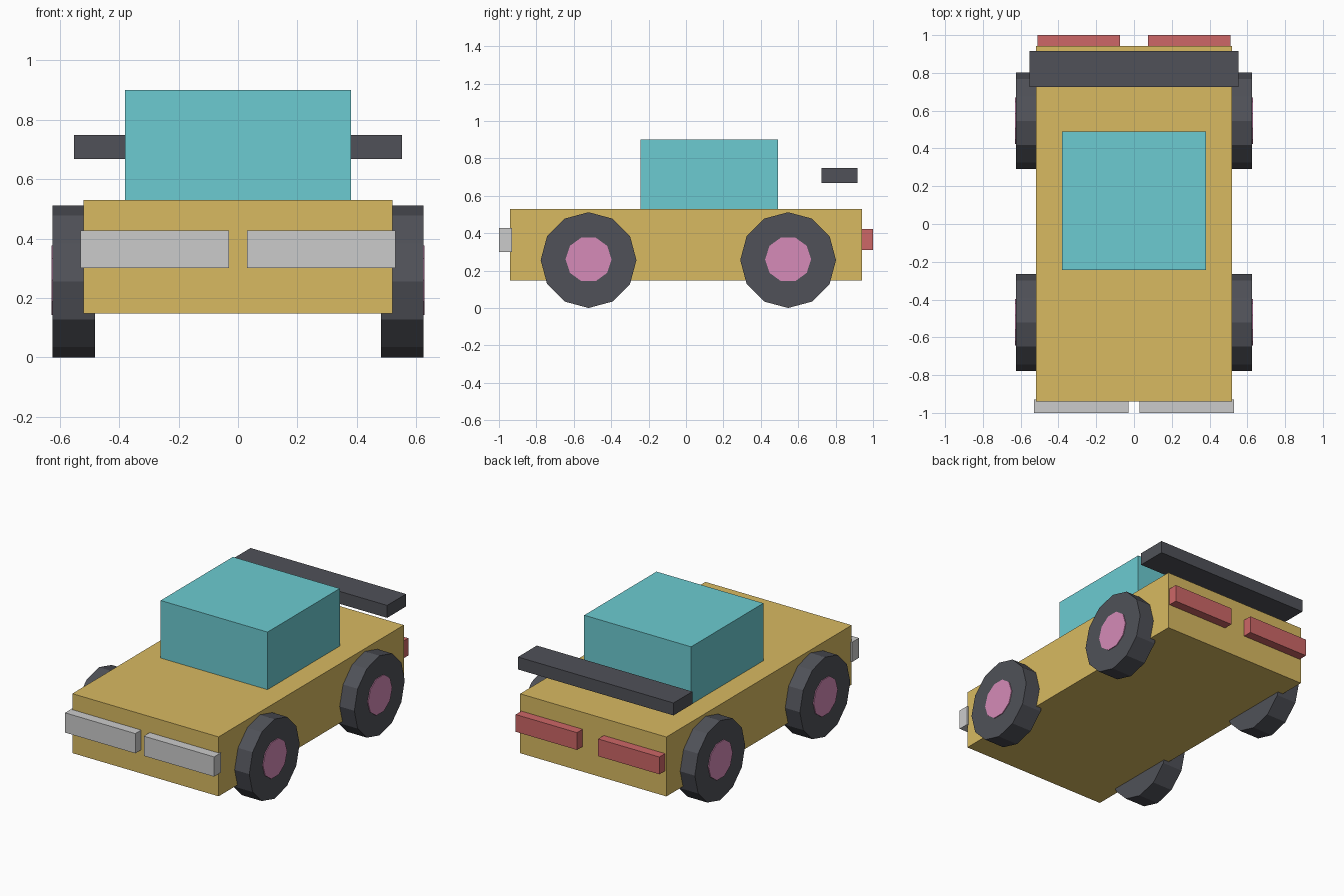
import bpy
from math import radians

if "Cube" in bpy.data.objects:
    bpy.data.objects.remove(bpy.data.objects["Cube"])


def material(name, rgb):
    m = bpy.data.materials.new(name)
    m.diffuse_color = (*rgb, 1)
    m.use_nodes = True
    m.node_tree.nodes["Principled BSDF"].inputs["Base Color"].default_value = m.diffuse_color
    return m


YELLOW = material("body_yellow", (0.69, 0.49, 0.12))
CYAN = material("glass_cyan", (0.15, 0.60, 0.64))
DARK = material("dark_rubber", (0.08, 0.083, 0.098))
PINK = material("hub_pink", (0.67, 0.26, 0.48))
RED = material("light_red", (0.61, 0.135, 0.135))


def finish(name, mat):
    obj = bpy.context.object
    obj.name = name
    if mat:
        obj.data.materials.append(mat)
    return obj


def box(name, x, y, z, mat=None):
    """Box from (min, max) ranges on each axis."""
    ranges = (x, y, z)
    bpy.ops.mesh.primitive_cube_add(size=1, location=[(a + b) / 2 for a, b in ranges])
    bpy.context.object.scale = [b - a for a, b in ranges]
    bpy.ops.object.transform_apply(location=False, rotation=False, scale=True)
    return finish(name, mat)


def disc(name, sides, radius, x, y, z, mat):
    """Cylinder lying along x."""
    bpy.ops.mesh.primitive_cylinder_add(
        vertices=sides, radius=radius, depth=x[1] - x[0],
        location=((x[0] + x[1]) / 2, y, z), rotation=(radians(90), 0, radians(90)))
    return finish(name, mat)


# Body, cabin and rear wing
box("body", (-0.52, 0.52), (-0.94, 0.942), (0.148, 0.53), YELLOW)
box("cabin", (-0.38, 0.38), (-0.243, 0.491), (0.53, 0.90), CYAN)
box("spoiler", (-0.553, 0.553), (0.725, 0.917), (0.668, 0.748), DARK)

for side, s in (("right", 1), ("left", -1)):
    def span(a, b):
        return tuple(sorted((s * a, s * b)))

    # Lamps
    box(f"{side}_headlight", span(0.03, 0.53), (-1.0, -0.93), (0.30, 0.427))
    box(f"{side}_tail_light", span(0.075, 0.511), (0.93, 1.0), (0.31, 0.421), RED)

    # Twelve-sided tyres with ten-sided hubs
    for end, y in (("front", -0.521), ("rear", 0.546)):
        tyre = disc(f"{side}_{end}_tyre", 12, 0.256, span(0.482, 0.624), y, 0.258, DARK)
        hub = disc(f"{side}_{end}_hub", 10, 0.123, span(0.58, 0.629), y, 0.26, PINK)
        # Hub points sit on the horizontal, with a flat on top
        hub.rotation_euler = (0, radians(90), 0)
        hub.rotation_euler.rotate_axis("Z", 0)
        tyre.location.z = 0.256
